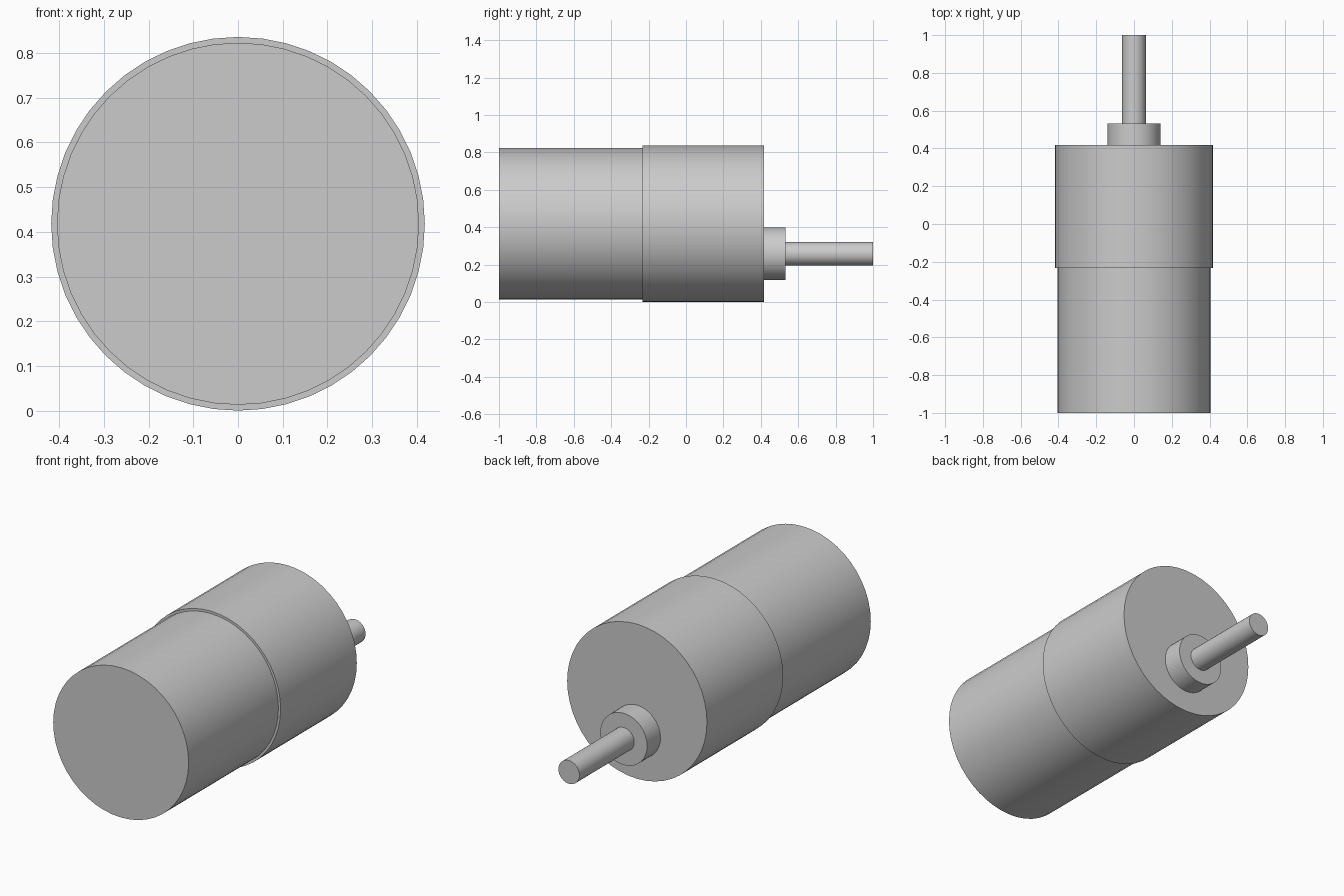
import bpy
import math

cube = bpy.data.objects.get("Cube")
if cube:
    bpy.data.objects.remove(cube, do_unlink=True)

grey = bpy.data.materials.new("plain grey")
grey.use_nodes = True
colour = (0.6, 0.6, 0.6, 1)
grey.diffuse_color = colour
grey.node_tree.nodes["Principled BSDF"].inputs["Base Color"].default_value = colour

AXIS_Z = 0.418   # motor and gearbox axis
SHAFT_Z = 0.258  # offset output axis


def rod(name, radius, y0, y1, z, sides):
    """Closed cylinder lying along y."""
    bpy.ops.mesh.primitive_cylinder_add(
        vertices=sides, radius=radius, depth=y1 - y0,
        location=(0, (y0 + y1) / 2, z), rotation=(math.pi / 2, 0, 0))
    obj = bpy.context.object
    obj.name = name
    obj.data.materials.append(grey)
    bpy.ops.object.shade_smooth_by_angle(angle=math.radians(30))
    return obj


# Motor can and the slightly wider gearbox behind it
rod("motor_can", 0.405, -1.0, -0.233, AXIS_Z, 48)
rod("gearbox", 0.418, -0.233, 0.418, AXIS_Z, 48)

# Off-centre bearing boss and output shaft
rod("bearing_boss", 0.14, 0.418, 0.532, SHAFT_Z, 48)
rod("output_shaft", 0.063, 0.532, 1.0, SHAFT_Z, 32)
